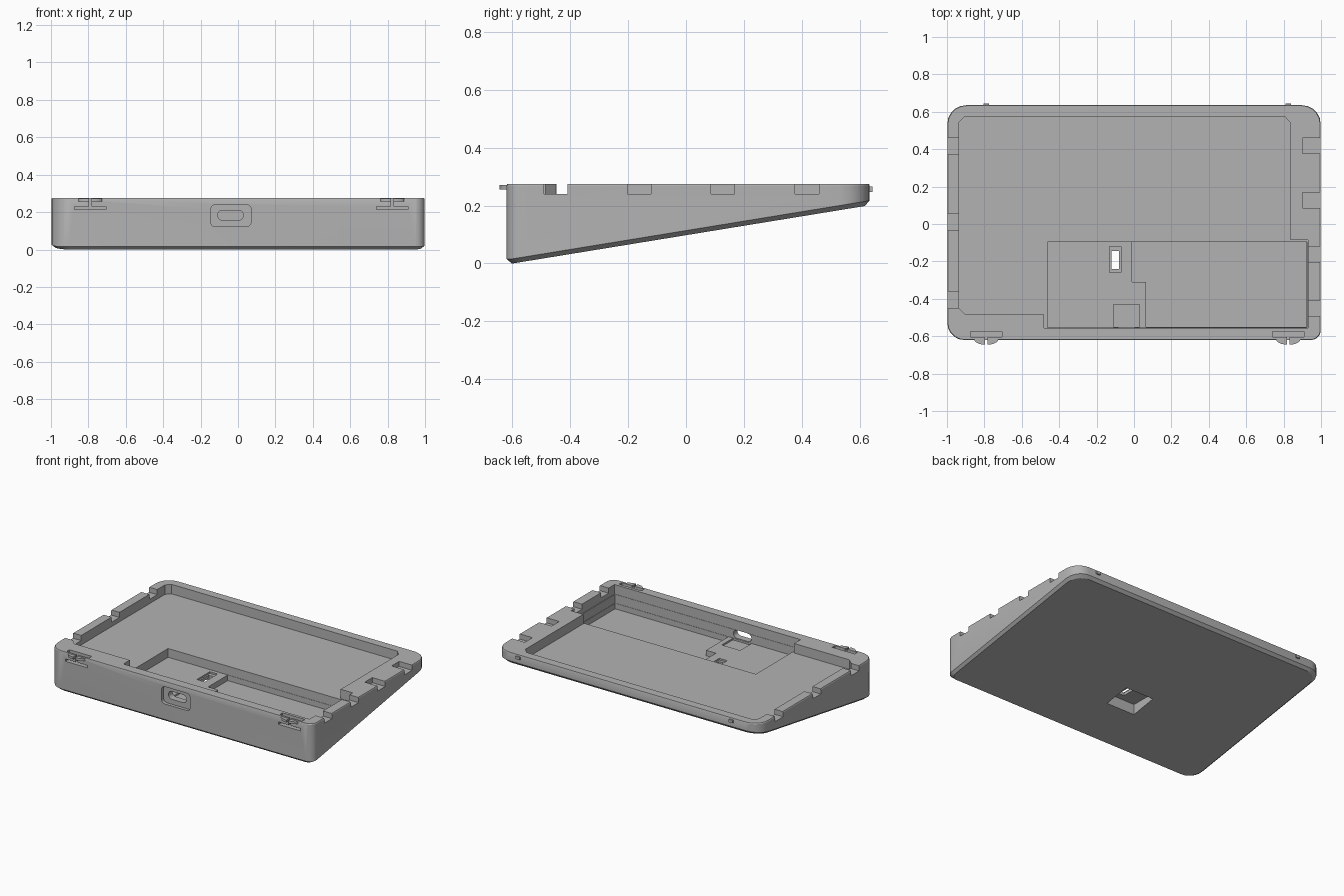
import bpy, bmesh, math
from mathutils import Vector

old = bpy.data.objects.get("Cube")
if old:
    bpy.data.objects.remove(old, do_unlink=True)

TOP = 0.275
LATCHES = (-0.79, 0.825)

grey = bpy.data.materials.new("plain grey")
grey.use_nodes = True
grey.diffuse_color = (0.45, 0.45, 0.45, 1)
grey.node_tree.nodes["Principled BSDF"].inputs["Base Color"].default_value = grey.diffuse_color


def make(name, loops):
    """Closed solid skinned through equal-length loops of points."""
    bm = bmesh.new()
    rings = [[bm.verts.new(p) for p in loop] for loop in loops]
    n = len(rings[0])
    bm.faces.new(rings[0])
    bm.faces.new(rings[-1])
    for a, b in zip(rings, rings[1:]):
        for i in range(n):
            j = (i + 1) % n
            bm.faces.new((a[i], a[j], b[j], b[i]))
    bmesh.ops.recalc_face_normals(bm, faces=bm.faces)
    mesh = bpy.data.meshes.new(name)
    bm.to_mesh(mesh)
    bm.free()
    mesh.materials.append(grey)
    obj = bpy.data.objects.new(name, mesh)
    bpy.context.collection.objects.link(obj)
    return obj


def prism(name, pts, lo, hi, along_y=False):
    if along_y:
        return make(name, [[(x, d, z) for x, z in pts] for d in (lo, hi)])
    return make(name, [[(x, y, d) for x, y in pts] for d in (lo, hi)])


def rect(x0, x1, y0, y1):
    return [(x0, y0), (x1, y0), (x1, y1), (x0, y1)]


def round_rect(x0, x1, y0, y1, radii, steps=5):
    """Rounded rectangle; radii run front-left, front-right, back-right, back-left."""
    pts = []
    spots = ((x0, y0, 1, 1), (x1, y0, -1, 1), (x1, y1, -1, -1), (x0, y1, 1, -1))
    for k, ((x, y, sx, sy), r) in enumerate(zip(spots, radii)):
        for i in range(steps + 1):
            a = math.pi * (1 + k / 2 + i / steps / 2)
            pts.append((x + sx * r + r * math.cos(a), y + sy * r + r * math.sin(a)))
    return pts


# Wedge body with rounded corners and a sloping underside
def slope(y):
    return max(0, (y + 0.6) * 0.163)


outline = round_rect(-0.998, 0.998, -0.62, 0.635, (0.09, 0.05, 0.1, 0.1))
inset = [(x * 0.982, y * 0.972) for x, y in outline]
body = make("case_body", [
    [(x, y, slope(y)) for x, y in inset],
    [(x, y, slope(y) + 0.016) for x, y in outline],
    [(x, y, TOP - 0.006) for x, y in outline],
    [(x * 0.997, y * 0.996, TOP) for x, y in outline]])

cutters = []


def cut(pts, lo, hi=0.4, along_y=False):
    cutters.append(prism("cutter", pts, lo, hi, along_y))


# Shallow tray
cut([(-0.935, 0.545), (-0.905, 0.575), (0.805, 0.575), (0.838, 0.54), (0.838, -0.085),
     (0.93, -0.085), (0.93, -0.555), (-0.48, -0.555), (-0.48, -0.485),
     (-0.9, -0.485), (-0.935, -0.45)], 0.21)
# Deep compartment: raised platform on one side, lower floor on the other
cut(rect(-0.463, 0.925, -0.553, -0.095), 0.15)
cut([(-0.01, -0.097), (0.923, -0.097), (0.923, -0.551), (0.065, -0.551),
     (0.065, -0.31), (-0.01, -0.31)], 0.112)
# Port: seat, outer recess and slot
cut(rect(-0.11, 0.03, -0.551, -0.43), 0.138)
cut(round_rect(-0.145, 0.07, 0.122, 0.24, [0.025] * 4), -0.7, -0.598, True)
cut(round_rect(-0.108, 0.028, 0.156, 0.21, [0.025] * 4), -0.7, -0.545, True)
# Button opening with a pocket underneath
cut(rect(-0.13, -0.07, -0.26, -0.12), 0.138)
cut(rect(-0.12, -0.08, -0.24, -0.145), 0.05)
cutters.append(make("cutter", [[(x, y, z) for x, y in pts] for z, pts in (
    (-0.05, rect(-0.25, -0.02, -0.3, -0.095)), (0.118, rect(-0.24, -0.03, -0.285, -0.11)))]))
# Side notches
for y in (0.418, 0.01, -0.405):
    cut(rect(-1.1, -0.93, y - 0.043, y + 0.043), 0.24)
for x, y in ((0.9, 0.418), (0.9, 0.127), (0.92, -0.162), (0.92, -0.45)):
    cut(rect(x, 1.1, y - 0.041, y + 0.041), 0.24)
# Gaps that free the flexible latches
for x in LATCHES:
    cut(rect(x - 0.085, x + 0.085, -0.605, -0.575), 0.212)
    cut(rect(x - 0.084, x + 0.084, -0.7, -0.58), 0.213, 0.229)
    cut(rect(x - 0.007, x + 0.007, -0.7, -0.59), 0.225)

for c in cutters:
    mod = body.modifiers.new("cut", "BOOLEAN")
    mod.operation = "DIFFERENCE"
    mod.solver = "EXACT"
    mod.object = c
    c.hide_render = True
bpy.context.view_layer.update()
graph = bpy.context.evaluated_depsgraph_get()
result = bpy.data.meshes.new_from_object(body.evaluated_get(graph))
body.modifiers.clear()
body.data = result
for c in cutters:
    bpy.data.objects.remove(c, do_unlink=True)

# Latch lips on the front, catch tabs on the back
for side, x in zip(("right", "left"), LATCHES):
    for half, s in (("outer", -1), ("inner", 1)):
        arc = [(x + s * (0.007 + 0.058 * math.cos(t * math.pi / 12)),
                -0.615 - 0.03 * math.sin(t * math.pi / 12)) for t in range(7)]
        prism(f"{side}_latch_lip_{half}", arc + [(x + s * 0.007, -0.61)], 0.256, 0.272)
    prism(f"{side}_back_tab", rect(x - 0.015, x + 0.015, 0.625, 0.645), 0.247, 0.266)

# Smooth corners, crisp edges
bpy.ops.object.select_all(action="DESELECT")
body.select_set(True)
bpy.context.view_layer.objects.active = body
bpy.ops.object.shade_smooth_by_angle(angle=math.radians(25))
